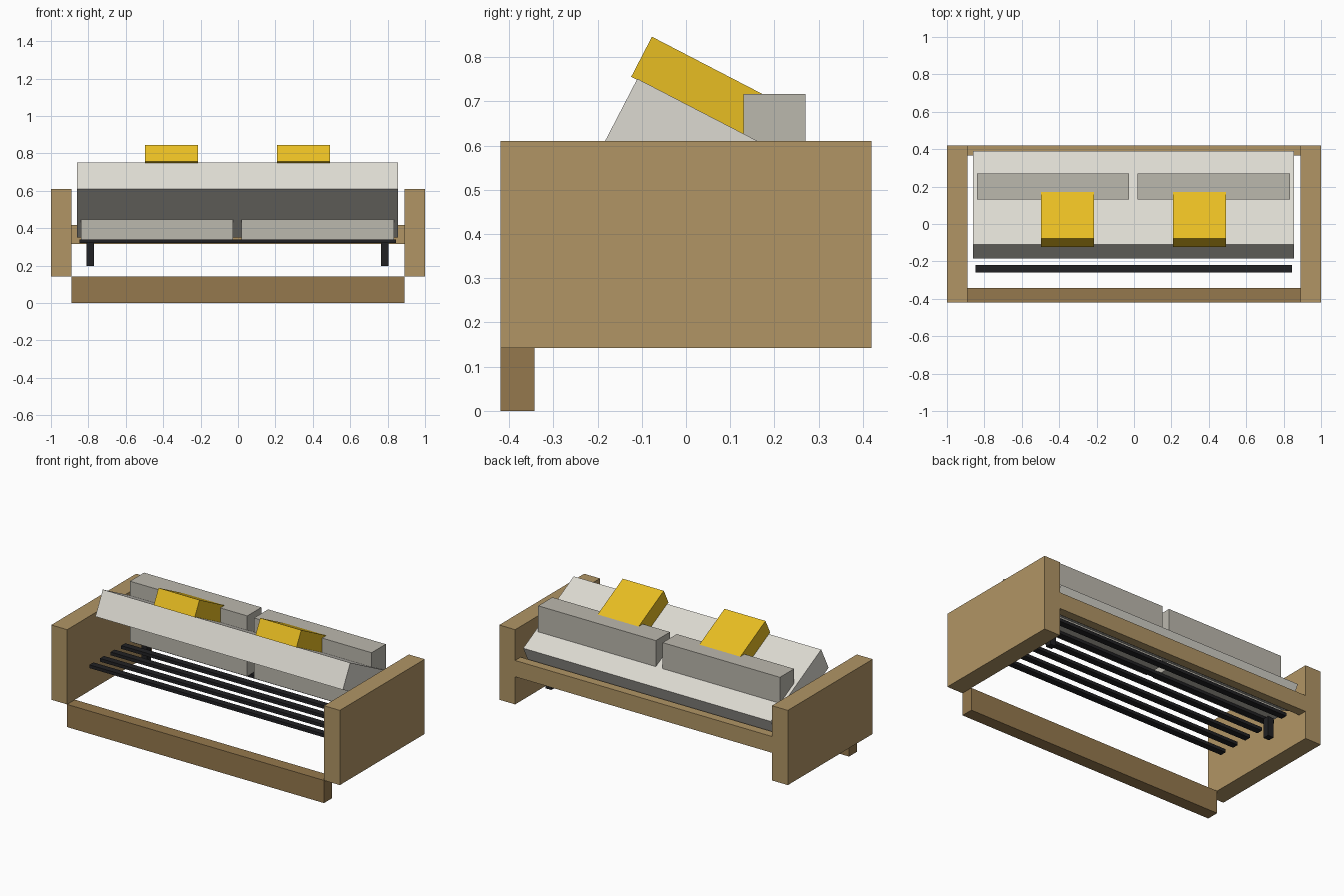
import bpy, math
from mathutils import Matrix, Vector

if "Cube" in bpy.data.objects:
    bpy.data.objects.remove(bpy.data.objects["Cube"])


def material(name, r, g, b):
    m = bpy.data.materials.new(name)
    m.diffuse_color = (r, g, b, 1)
    m.use_nodes = True
    m.node_tree.nodes["Principled BSDF"].inputs["Base Color"].default_value = m.diffuse_color
    return m


wood = material("wood", 0.44, 0.30, 0.13)
dark_wood = material("dark_wood", 0.30, 0.19, 0.075)
black = material("black", 0.015, 0.015, 0.017)
yellow = material("yellow", 0.80, 0.51, 0.016)
cream = material("cream", 0.72, 0.70, 0.64)
grey = material("grey", 0.50, 0.48, 0.42)


def box(name, mat, x, y, z, tilt=0.0):
    """Box from min/max ranges; tilt rotates about x around its top front edge."""
    lo, hi = Vector((x[0], y[0], z[0])), Vector((x[1], y[1], z[1]))
    bpy.ops.mesh.primitive_cube_add(size=1)
    ob = bpy.context.object
    ob.name = name
    ob.data.transform(Matrix.Translation((lo + hi) / 2) @ Matrix.Diagonal((*(hi - lo), 1)))
    if tilt:
        pivot = Vector((0, y[0], z[1]))
        ob.data.transform(Matrix.Translation(pivot) @ Matrix.Rotation(-tilt, 4, 'X')
                          @ Matrix.Translation(-pivot))
    ob.data.materials.append(mat)
    return ob


TILT = math.radians(27.4)

# Wooden frame: two arms, front plinth and back rail
box("left_arm", wood, (-1, -0.89), (-0.42, 0.42), (0.142, 0.61))
box("right_arm", wood, (0.89, 1), (-0.42, 0.42), (0.142, 0.61))
box("front_rail", dark_wood, (-0.89, 0.89), (-0.42, -0.343), (0, 0.142))
box("back_rail", wood, (-0.89, 0.89), (0.365, 0.42), (0.315, 0.417))

# Slatted metal base with two legs
for i in range(6):
    y = -0.24 + 0.105 * i
    box(f"slat_{i + 1}", black, (-0.848, 0.845), (y - 0.02, y + 0.02), (0.32, 0.34))
for side, x in (("left", -0.79), ("right", 0.785)):
    box(f"{side}_leg", black, (x - 0.02, x + 0.02), (0.20, 0.24), (0.197, 0.32))

# Tilted seat mattress
box("seat_mattress", cream, (-0.86, 0.855), (-0.11, 0.453), (0.592, 0.751), TILT)

# Upright back cushions
box("left_back_cushion", grey, (-0.84, -0.027), (0.13, 0.27), (0.338, 0.717))
box("right_back_cushion", grey, (0.02, 0.835), (0.13, 0.27), (0.338, 0.717))

# Throw pillows resting on the mattress
for side, x in (("left", -0.355), ("right", 0.35)):
    box(f"{side}_throw_pillow", yellow, (x - 0.142, x + 0.142),
        (-0.077, 0.207), (0.744, 0.846), TILT)
